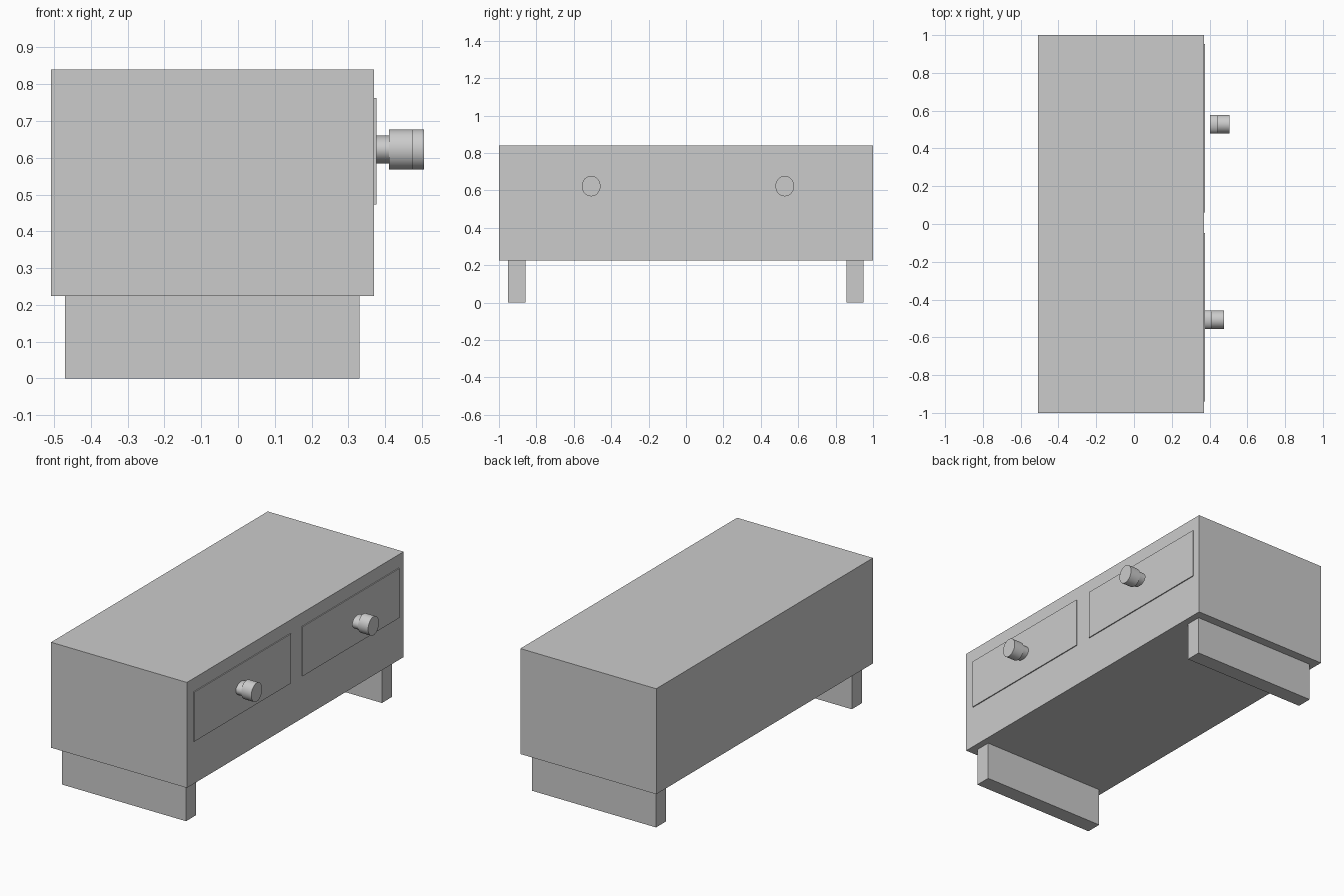
import bpy
import math

if "Cube" in bpy.data.objects:
    bpy.data.objects.remove(bpy.data.objects["Cube"])

grey = bpy.data.materials.new("light_grey")
grey.diffuse_color = (0.6, 0.6, 0.6, 1)
grey.use_nodes = True
grey.node_tree.nodes["Principled BSDF"].inputs["Base Color"].default_value = grey.diffuse_color


def box(name, x, y, z):
    """Axis-aligned box from (min, max) ranges."""
    spans = (x, y, z)
    bpy.ops.mesh.primitive_cube_add(size=1, location=[(a + b) / 2 for a, b in spans])
    ob = bpy.context.object
    ob.name = name
    ob.scale = [b - a for a, b in spans]
    bpy.ops.object.transform_apply(location=False, rotation=False, scale=True)
    ob.data.materials.append(grey)
    return ob


def disc(name, x, y, z, half_y, half_z):
    """Oval cylinder lying along x."""
    bpy.ops.mesh.primitive_cylinder_add(
        vertices=32, radius=1, depth=1,
        location=((x[0] + x[1]) / 2, y, z), rotation=(0, math.pi / 2, 0))
    ob = bpy.context.object
    ob.name = name
    bpy.ops.object.transform_apply(location=False, rotation=True, scale=False)
    ob.scale = (x[1] - x[0], half_y, half_z)
    bpy.ops.object.transform_apply(location=False, rotation=False, scale=True)
    ob.data.materials.append(grey)
    bpy.ops.object.shade_smooth_by_angle(angle=math.radians(30))
    return ob


# Cabinet body
box("cabinet_body", (-0.508, 0.37), (-1, 1), (0.224, 0.84))

# Plank feet under each end
box("foot_near", (-0.47, 0.33), (-0.951, -0.859), (0, 0.224))
box("foot_far", (-0.47, 0.33), (0.857, 0.948), (0, 0.224))

# Thin drawer fronts with a stepped knob on each
for side, span, knob_y, start in (("near", (-0.94, -0.047), -0.507, 0.373),
                                  ("far", (0.06, 0.953), 0.528, 0.403)):
    box("drawer_front_" + side, (0.365, 0.376), span, (0.473, 0.762))
    disc("knob_stem_" + side, (start, start + 0.038), knob_y, 0.6225, 0.05, 0.038)
    disc("knob_head_" + side, (start + 0.038, start + 0.103), knob_y, 0.6225, 0.05, 0.0545)
